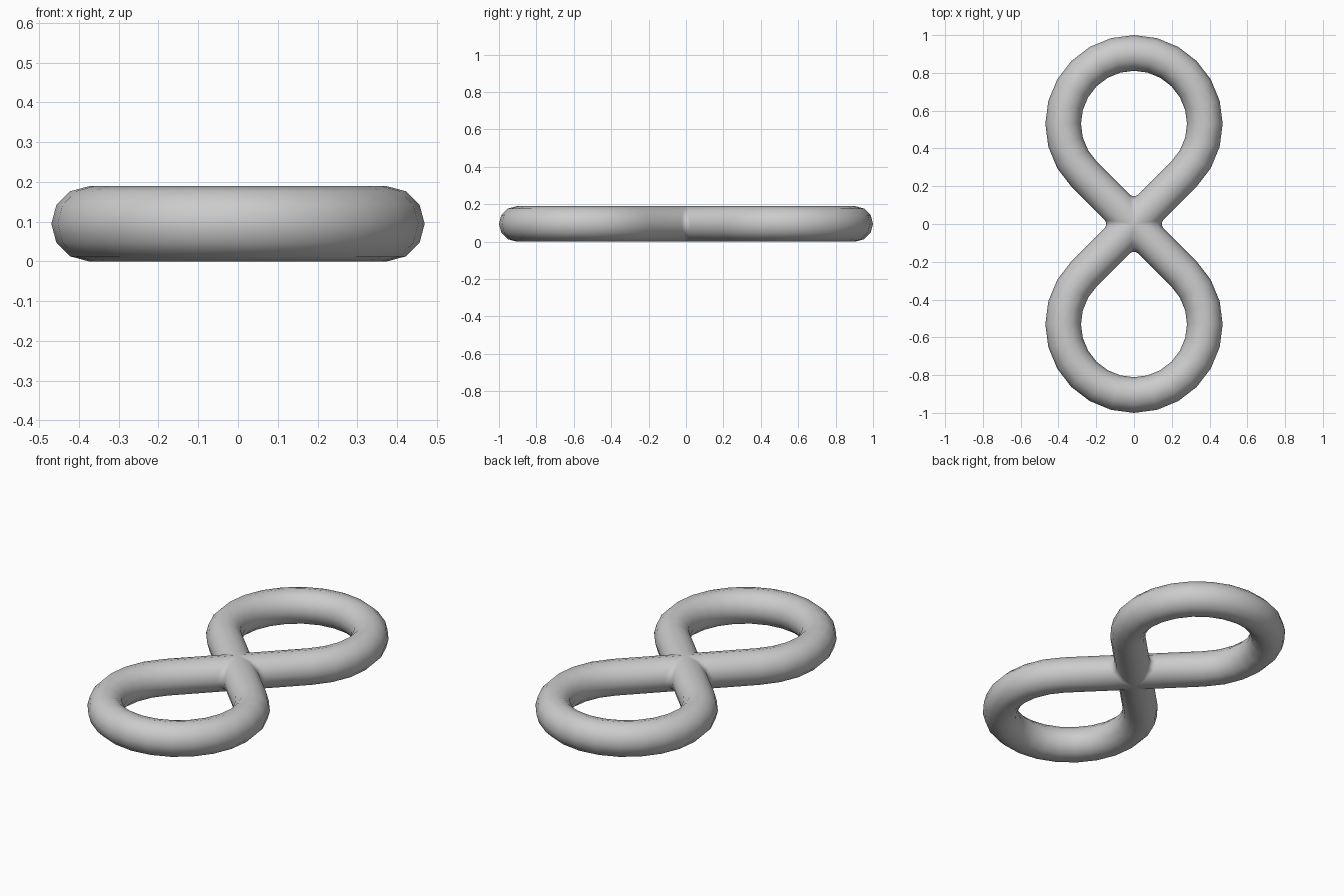
import bpy, bmesh
from math import sin, cos, pi, radians, sqrt
from mathutils import Vector

if "Cube" in bpy.data.objects:
    bpy.data.objects.remove(bpy.data.objects["Cube"])

R = 0.0945                   # tube radius
D = (1 - R) / (1 + sqrt(.5)) # loop centre distance from the crossing
RC = D * sqrt(.5)            # loop centreline radius
SIDES = 12
FILLET = 0.35                # blend size at the crossing, relative to offset

bm = bmesh.new()


def profile():
    for i in range(SIDES):
        a = 2 * pi * i / SIDES
        yield R * cos(a), R + R * sin(a)


def arc_ring(phi, sy):
    out = Vector((cos(phi), sin(phi)))
    ring = []
    for s, z in profile():
        p = Vector((0, D)) + out * (RC + s)
        ring.append(bm.verts.new((p.x, p.y * sy, z)))
    return ring


def blend_ring(side, ang, sy):
    """Ring near the crossing, mitred and filleted against the other arm."""
    along = Vector((side, 1)).normalized()
    out = Vector((side, -1)).normalized()
    ring = []
    for s, z in profile():
        a = abs(s) if abs(s) > 1e-6 else 0
        f = FILLET * a
        t = a + f - f * sin(ang)
        w = (a + f - f * cos(ang)) * (1 if s > 0 else -1)
        p = along * t + out * w
        ring.append(bm.verts.new((p.x, p.y * sy, z)))
    return ring


# One teardrop loop at each end, joined where the arms cross
blend = [radians(45), radians(22.5), 0]
for sy in (1, -1):
    rings = [blend_ring(1, a, sy) for a in blend]
    rings += [arc_ring(radians(-45 + 15 * i), sy) for i in range(19)]
    rings += [blend_ring(-1, a, sy) for a in reversed(blend)]
    for r0, r1 in zip(rings, rings[1:]):
        for i in range(SIDES):
            j = (i + 1) % SIDES
            bm.faces.new((r0[i], r0[j], r1[j], r1[i]))

bmesh.ops.remove_doubles(bm, verts=bm.verts, dist=1e-4)
bmesh.ops.recalc_face_normals(bm, faces=bm.faces)
for f in bm.faces:
    f.smooth = True

mesh = bpy.data.meshes.new("figure_eight_ring")
bm.to_mesh(mesh)
bm.free()
obj = bpy.data.objects.new("figure_eight_ring", mesh)
bpy.context.collection.objects.link(obj)
